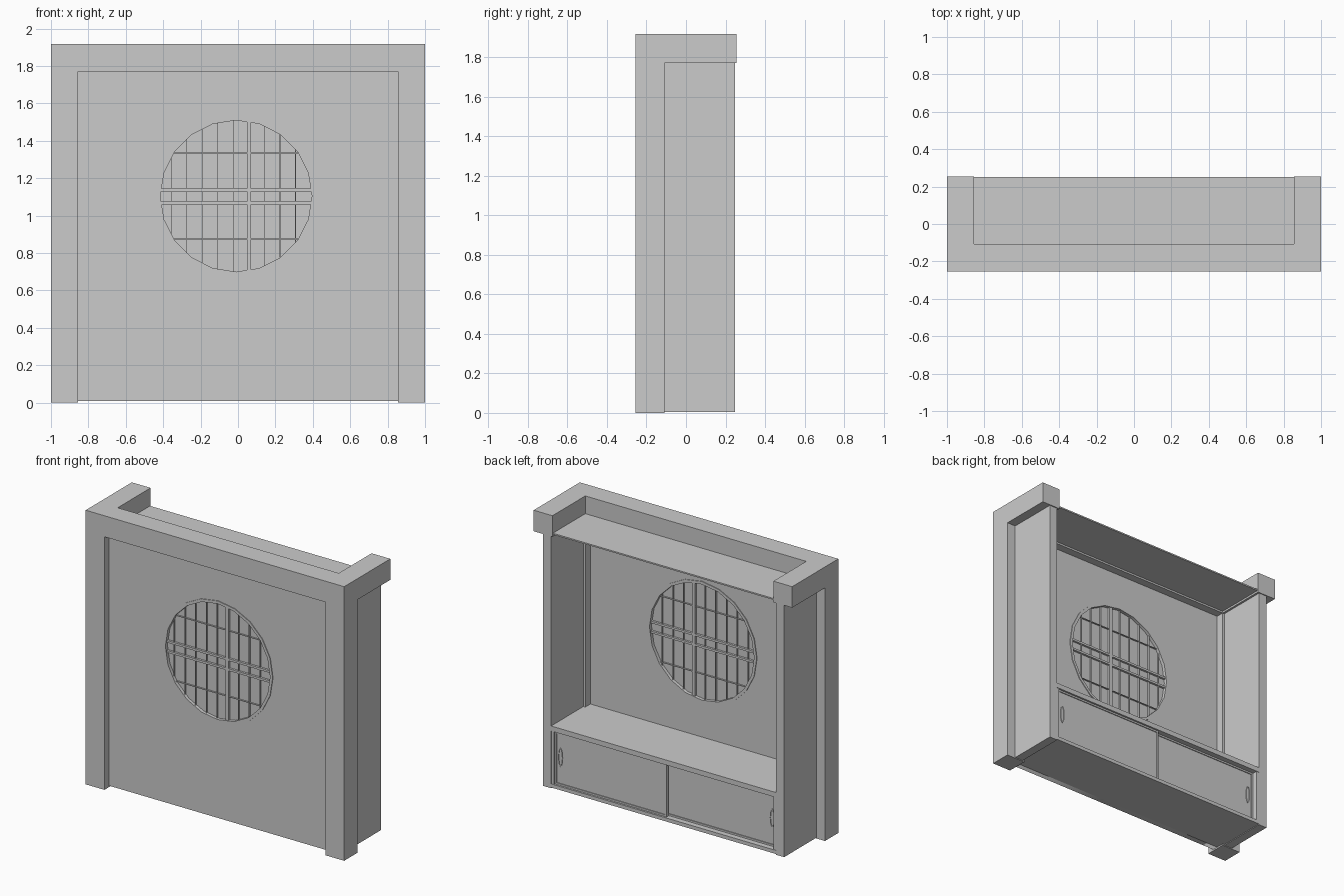
import bpy, math

if "Cube" in bpy.data.objects:
    bpy.data.objects.remove(bpy.data.objects["Cube"])

def box(name, x0, x1, y0, y1, z0, z1):
    bpy.ops.mesh.primitive_cube_add(size=1, location=((x0+x1)/2, (y0+y1)/2, (z0+z1)/2))
    o = bpy.context.object
    o.name = name
    o.scale = (x1-x0, y1-y0, z1-z0)
    bpy.ops.object.transform_apply(location=False, rotation=False, scale=True)
    return o

def pair(name, x0, x1, *rest):
    box(name + "_right", x0, x1, *rest)
    box(name + "_left", -x1, -x0, *rest)

def plate(name, loops, y0, y1):
    """Filled x-z outline (later loops are holes), extruded along y."""
    cu = bpy.data.curves.new(name, 'CURVE')
    cu.dimensions = '2D'
    cu.fill_mode = 'BOTH'
    cu.extrude = (y1-y0)/2
    for pts in loops:
        s = cu.splines.new('POLY')
        s.points.add(len(pts)-1)
        for p, (x, z) in zip(s.points, pts):
            p.co = (x, z, 0, 1)
        s.use_cyclic_u = True
    o = bpy.data.objects.new(name, cu)
    bpy.context.collection.objects.link(o)
    o.rotation_euler = (math.pi/2, 0, 0)
    o.location.y = (y0+y1)/2
    bpy.ops.object.select_all(action='DESELECT')
    o.select_set(True)
    bpy.context.view_layer.objects.active = o
    bpy.ops.object.convert(target='MESH')
    return bpy.context.object

CX, CZ = -0.01, 1.105
def ngon(r):
    return [(CX + r*math.cos(i*math.pi/10), CZ + r*math.sin(i*math.pi/10)) for i in range(20)]

# Posts and top beams
pair("front_post", 0.855, 1.0, -0.255, -0.108, 0, 1.77)
box("front_beam", -1, 1, -0.255, -0.108, 1.77, 1.917)
pair("side_beam", 0.855, 1.0, -0.108, 0.255, 1.77, 1.917)

# Side panels, ceiling, floor
pair("side_panel", 0.87, 0.933, -0.108, 0.248, 0.005, 1.77)
box("ceiling", -0.855, 0.855, -0.108, 0.25, 1.783, 1.793)

# Wall with a round opening
plate("wall", [[(-0.855, 0.01), (0.855, 0.01), (0.855, 1.77), (-0.855, 1.77)], ngon(0.42)], -0.205, -0.165)

# Round window: ring, pane, crossbars, thin lattice
plate("window_ring", [ngon(0.425), ngon(0.405)], -0.21, -0.16)
plate("window_pane", [ngon(0.41)], -0.187, -0.183)

def half(d):
    return math.sqrt(0.405**2 - d*d) - 0.002

def upright(name, x, w, d):
    h = half(x-CX)
    box(name, x-w/2, x+w/2, -0.185-d, -0.185+d, CZ-h, CZ+h)

def crossbar(name, z, w, d):
    h = half(z-CZ)
    box(name, CX-h, CX+h, -0.185-d, -0.185+d, z-w/2, z+w/2)

upright("window_upright", 0.058, 0.022, 0.018)
for z in (1.067, 1.137):
    crossbar("window_crossbar", z, 0.015, 0.017)
for k in (-5, -4, -3, -2, -1, 1, 2, 3):
    upright("lattice_upright", 0.058 + k*0.083, 0.004, 0.014)
for z in (0.875, 1.335):
    crossbar("lattice_crossbar", z, 0.004, 0.013)

# Cabinet carcass
box("cabinet_top", -0.87, 0.87, -0.165, 0.248, 0.405, 0.44)
box("cabinet_floor", -0.87, 0.87, -0.165, 0.248, 0.01, 0.035)
pair("cabinet_jamb", 0.85, 0.87, -0.108, 0.245, 0.035, 0.405)

# Sliding doors with frame and recessed-look pull
def door(name, x0, x1, y, pull_x):
    z0, z1, t = 0.035, 0.405, 0.012
    box(name + "_panel", x0, x1, y-0.02, y-0.006, z0, z1)
    box(name + "_rail_low", x0, x1, y-0.02, y, z0, z0+t)
    box(name + "_rail_high", x0, x1, y-0.02, y, z1-t, z1)
    box(name + "_stile_a", x0, x0+t, y-0.02, y, z0+t, z1-t)
    box(name + "_stile_b", x1-t, x1, y-0.02, y, z0+t, z1-t)
    outline = lambda rx, rz: [(pull_x + rx*math.cos(a*math.pi/6), 0.23 + rz*math.sin(a*math.pi/6)) for a in range(12)]
    plate(name + "_pull", [outline(0.017, 0.065), outline(0.012, 0.058)], y-0.008, y-0.001)

door("front_door", -0.015, 0.85, 0.235, 0.81)
door("rear_door", -0.85, 0.015, 0.21, -0.81)
